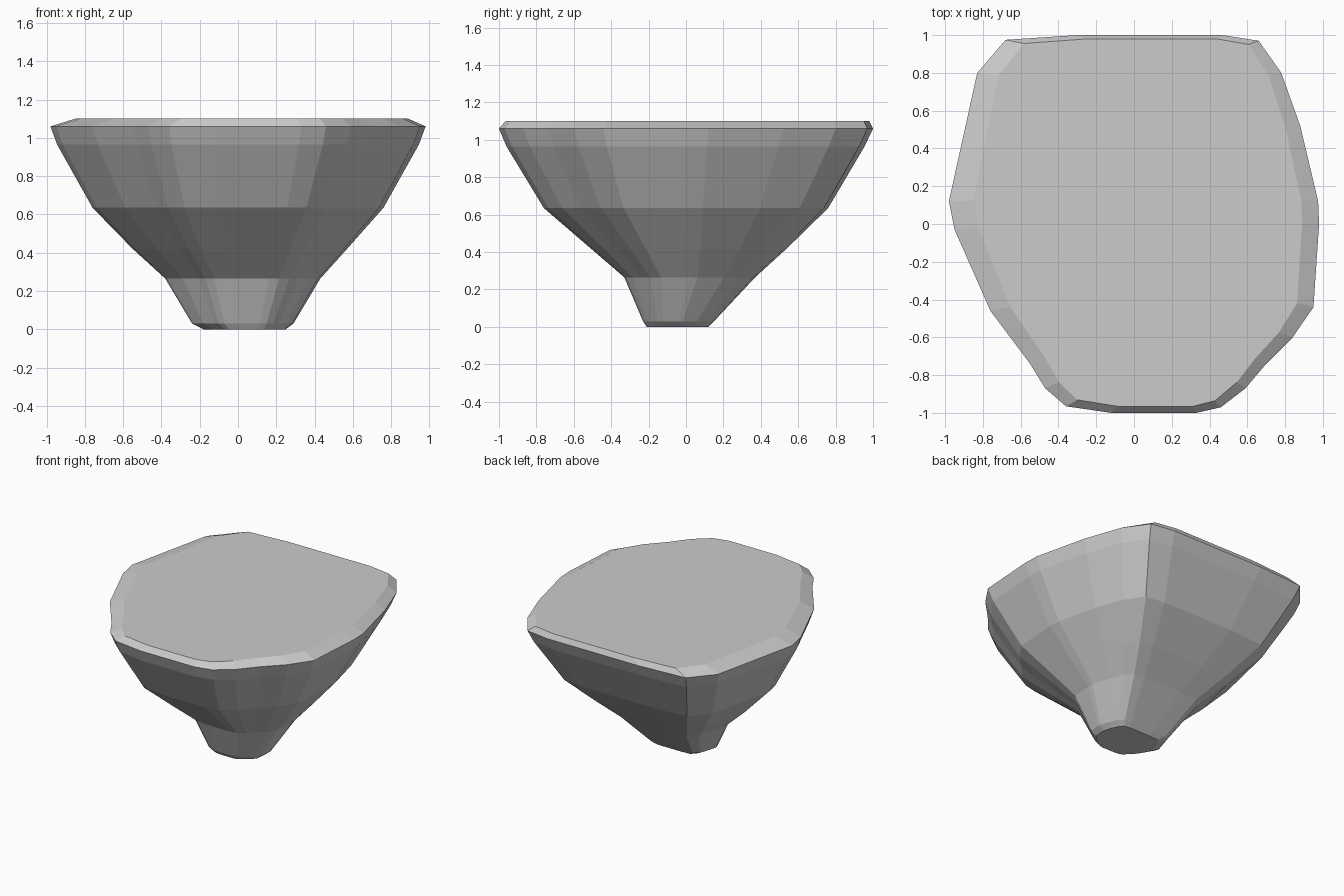
import bpy, bmesh

if "Cube" in bpy.data.objects:
    bpy.data.objects.remove(bpy.data.objects["Cube"])

# Rim outline seen from above, counter-clockwise
outline = [(.975, .12), (.88, .52), (.78, .80), (.66, .97), (.47, 1), (-.30, 1),
           (-.68, .975), (-.83, .80), (-.98, .12), (-.95, -.03), (-.76, -.46),
           (-.55, -.74), (-.47, -.87), (-.36, -.965), (-.12, -1), (.33, -1),
           (.46, -.97), (.59, -.87), (.70, -.74), (.84, -.60), (.95, -.44), (.98, 0)]

# Rock profile: height, then min x, max x, min y, max y of each ring
rings = [(0, -.18, .25, -.21, .12),
         (.03, -.24, .29, -.23, .15),
         (.265, -.38, .43, -.33, .37),
         (.42, -.55, .57, -.51, .54),
         (.635, -.76, .76, -.76, .76),
         (.965, -.945, .945, -.96, .955),
         (1.06, -.98, .98, -1, 1),
         (1.10, -.85, .89, -.965, .98)]


def fit(value, size, low, high):
    return low + (value + size) / (2 * size) * (high - low)


# Faceted floating-island rock with a flat top
bm = bmesh.new()
loops = []
for z, x0, x1, y0, y1 in rings:
    loops.append([bm.verts.new((fit(x, .98, x0, x1), fit(y, 1, y0, y1), z))
                  for x, y in outline])
n = len(outline)
for low, high in zip(loops, loops[1:]):
    for i in range(n):
        j = (i + 1) % n
        bm.faces.new((low[i], low[j], high[j], high[i]))
bm.faces.new(loops[0][::-1])
bm.faces.new(loops[-1])
bmesh.ops.recalc_face_normals(bm, faces=bm.faces)

mesh = bpy.data.meshes.new("rock_platform")
bm.to_mesh(mesh)
bm.free()
bpy.context.collection.objects.link(bpy.data.objects.new("rock_platform", mesh))
